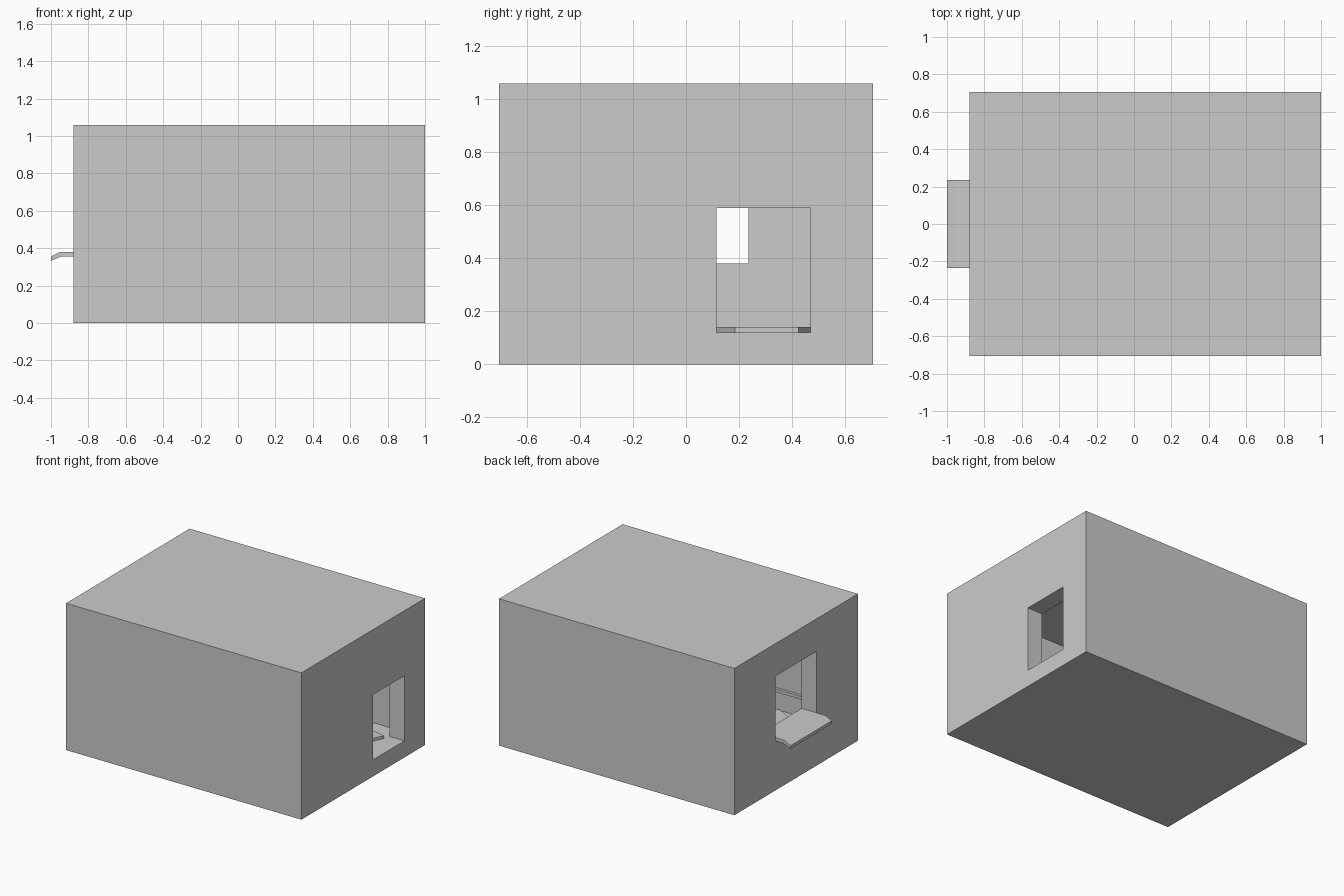
import bpy, bmesh, math

if "Cube" in bpy.data.objects:
    bpy.data.objects.remove(bpy.data.objects["Cube"])

T = 0.12                       # wall thickness
X0, X1, Y, H = -0.88, 1.0, 0.705, 1.06


def box(name, a, b):
    bm = bmesh.new()
    bmesh.ops.create_cube(bm, size=1)
    for v in bm.verts:
        v.co = [(p + q) / 2 + c * (q - p) for p, q, c in zip(a, b, v.co)]
    return finish(name, bm)


def prism(name, points, offset):
    """Extrude a closed polygon along the offset vector."""
    bm = bmesh.new()
    f = bm.faces.new([bm.verts.new(p) for p in points])
    r = bmesh.ops.extrude_face_region(bm, geom=[f])
    verts = [v for v in r["geom"] if isinstance(v, bmesh.types.BMVert)]
    bmesh.ops.translate(bm, verts=verts, vec=offset)
    return finish(name, bm)


def finish(name, bm):
    bmesh.ops.recalc_face_normals(bm, faces=bm.faces)
    me = bpy.data.meshes.new(name)
    bm.to_mesh(me)
    bm.free()
    ob = bpy.data.objects.new(name, me)
    bpy.context.collection.objects.link(ob)
    return ob


def cut(target, a, b):
    cutter = box("cutter", a, b)
    cutter.hide_render = True
    mod = target.modifiers.new("cut", 'BOOLEAN')
    mod.operation = 'DIFFERENCE'
    mod.solver = 'EXACT'
    mod.object = cutter
    bpy.context.view_layer.objects.active = target
    bpy.ops.object.modifier_apply(modifier=mod.name)
    bpy.data.objects.remove(cutter)


# Hollow shelter with a doorway on the right and a window on the left
shell = box("shelter_shell", (X0, -Y, 0), (X1, Y, H))
cut(shell, (X0 + T, -Y + T, T), (X1 - T, Y - T, H - T))
cut(shell, (X1 - T - 0.05, 0.115, T), (X1 + 0.1, 0.47, 0.59))
cut(shell, (X0 - 0.1, -0.235, 0.355), (X0 + T + 0.05, 0.235, 0.825))

# Window sill plate with a down-turned lip
sill = [(X0 + T, 0.38), (-0.95, 0.38), (-1.0, 0.355),
        (-1.0, 0.333), (-0.945, 0.356), (X0 + T, 0.356)]
prism("window_sill", [(x, -0.235, z) for x, z in sill], (0, 0.47, 0))

# Thin jagged bedding on the floor, its tips reaching close to the walls
pts = []
N = 28
base = math.atan2(0.425, 0.81)
for i in range(N):
    a = base + 2 * math.pi * i / N
    c, s = math.cos(a), math.sin(a)
    r = min(0.81 / max(abs(c), 1e-6), 0.56 / max(abs(s), 1e-6))
    if i % 2:
        r *= 0.86
    pts.append((0.06 + r * c, r * s, T))
prism("floor_bedding", pts, (0, 0, 0.02))

# Low rail along the inner front wall
box("inner_rail", (X0 + T, -Y + T, 0.255), (X1 - T, -Y + T + 0.02, 0.277))
